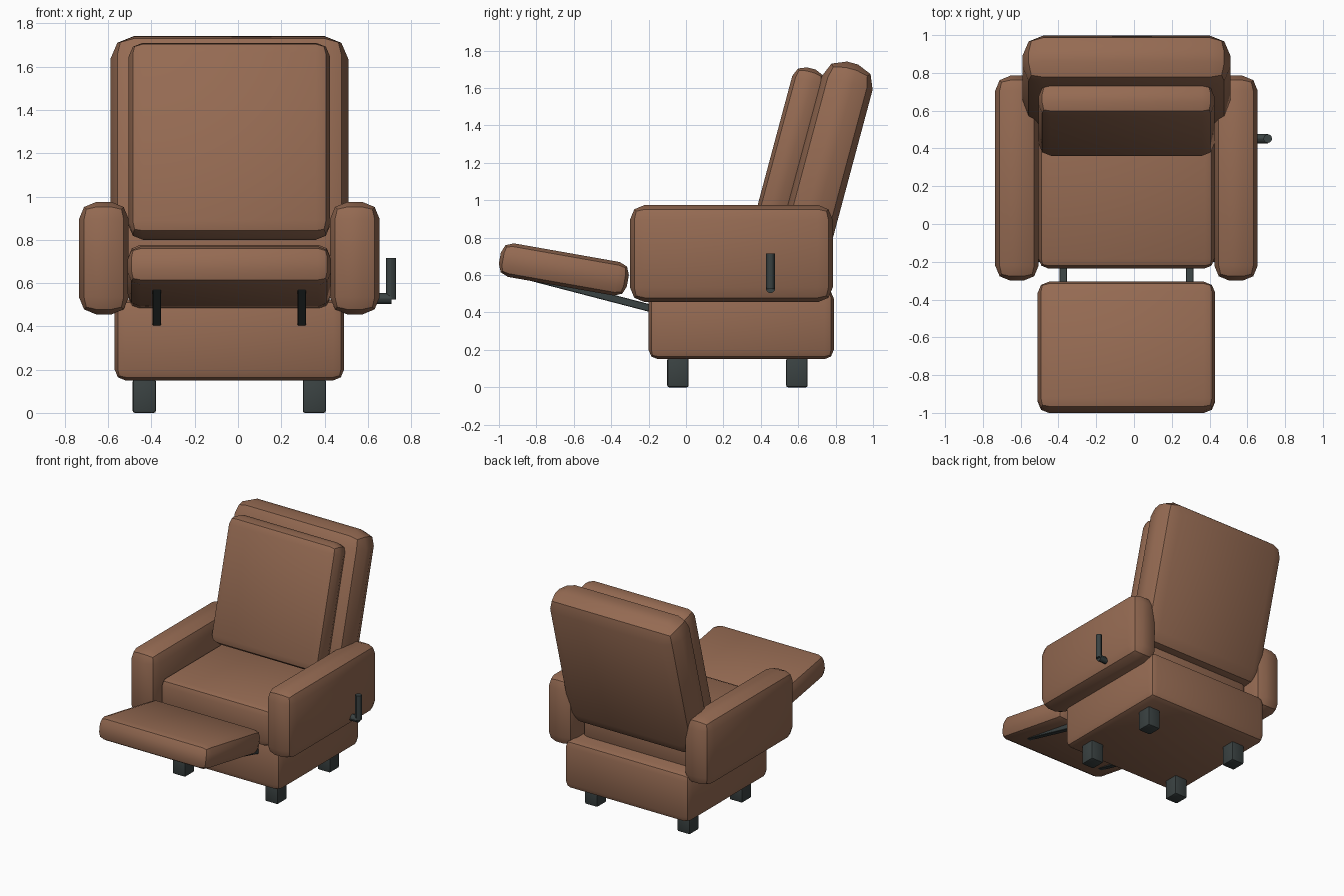
import bpy
import bmesh
from math import radians
from mathutils import Matrix, Vector

default = bpy.data.objects.get("Cube")
if default:
    bpy.data.objects.remove(default, do_unlink=True)

MID = -0.04  # centre line of the seat; the lever sticks out on one side


def material(name, rgb):
    m = bpy.data.materials.new(name)
    m.use_nodes = True
    colour = (*rgb, 1)
    m.diffuse_color = colour
    m.node_tree.nodes["Principled BSDF"].inputs["Base Color"].default_value = colour
    return m


leather = material("brown leather", (0.30, 0.145, 0.085))
metal = material("dark metal", (0.042, 0.054, 0.054))


def finish(name, bm, mat, matrix):
    mesh = bpy.data.meshes.new(name)
    bm.to_mesh(mesh)
    bm.free()
    mesh.materials.append(mat)
    ob = bpy.data.objects.new(name, mesh)
    ob.matrix_world = matrix
    bpy.context.collection.objects.link(ob)
    bpy.ops.object.select_all(action="DESELECT")
    ob.select_set(True)
    bpy.context.view_layer.objects.active = ob
    bpy.ops.object.shade_smooth_by_angle(angle=radians(30))
    return ob


def box(name, x, y, z, mat, bevel, tilt=0, segments=2):
    """Bevelled box; the y and z ranges lie in a frame tilted back about x."""
    lo, hi = Vector((x[0], y[0], z[0])), Vector((x[1], y[1], z[1]))
    bm = bmesh.new()
    bmesh.ops.create_cube(bm, size=1)
    bmesh.ops.scale(bm, vec=hi - lo, verts=bm.verts)
    bmesh.ops.bevel(bm, geom=bm.edges[:], offset=bevel, segments=segments,
                    profile=0.5, affect="EDGES")
    turn = Matrix.Rotation(-radians(tilt), 4, "X")
    return finish(name, bm, mat, turn @ Matrix.Translation((lo + hi) / 2))


def rod(name, start, end, radius, mat):
    start, end = Vector(start), Vector(end)
    axis = end - start
    bm = bmesh.new()
    bmesh.ops.create_cone(bm, cap_ends=True, segments=12, radius1=radius,
                          radius2=radius, depth=axis.length)
    turn = axis.to_track_quat("Z", "Y").to_matrix().to_4x4()
    return finish(name, bm, mat, Matrix.Translation((start + end) / 2) @ turn)


def span(centre, width):
    return centre - width / 2, centre + width / 2


# Upholstered body
box("base", span(MID, 1.06), (-0.20, 0.79), (0.15, 0.525), leather, 0.05)
box("seat_cushion", span(MID, 0.93), (-0.235, 0.66), (0.48, 0.775), leather, 0.05)
box("backrest", span(MID, 1.10), (0.271, 0.552), (0.79, 1.905), leather, 0.11, 15)
box("back_cushion", span(MID, 0.93), (0.118, 0.295), (0.89, 1.82), leather, 0.065, 15)
box("footrest", span(MID, 0.94), (-1.10, -0.405), (0.416, 0.598), leather, 0.06, 10)

# Mirrored parts
for side, s in (("left", 1), ("right", -1)):
    box(side + "_armrest", span(MID + s * 0.58, 0.23), (-0.30, 0.785),
        (0.455, 0.975), leather, 0.08)
    box(side + "_footrest_bar", span(MID + s * 0.335, 0.04), (-0.957, -0.25),
        (0.341, 0.381), metal, 0.003, 14.6, 1)
    for end, y in (("front", -0.043), ("back", 0.593)):
        box(f"{side}_{end}_foot", span(MID + s * 0.393, 0.107), span(y, 0.115),
            (0, 0.155), metal, 0.01)

# Recline lever
rod("lever_pivot", (0.62, 0.452, 0.528), (0.71, 0.452, 0.528), 0.025, metal)
rod("lever_handle", (0.708, 0.452, 0.525), (0.708, 0.452, 0.715), 0.023, metal)
